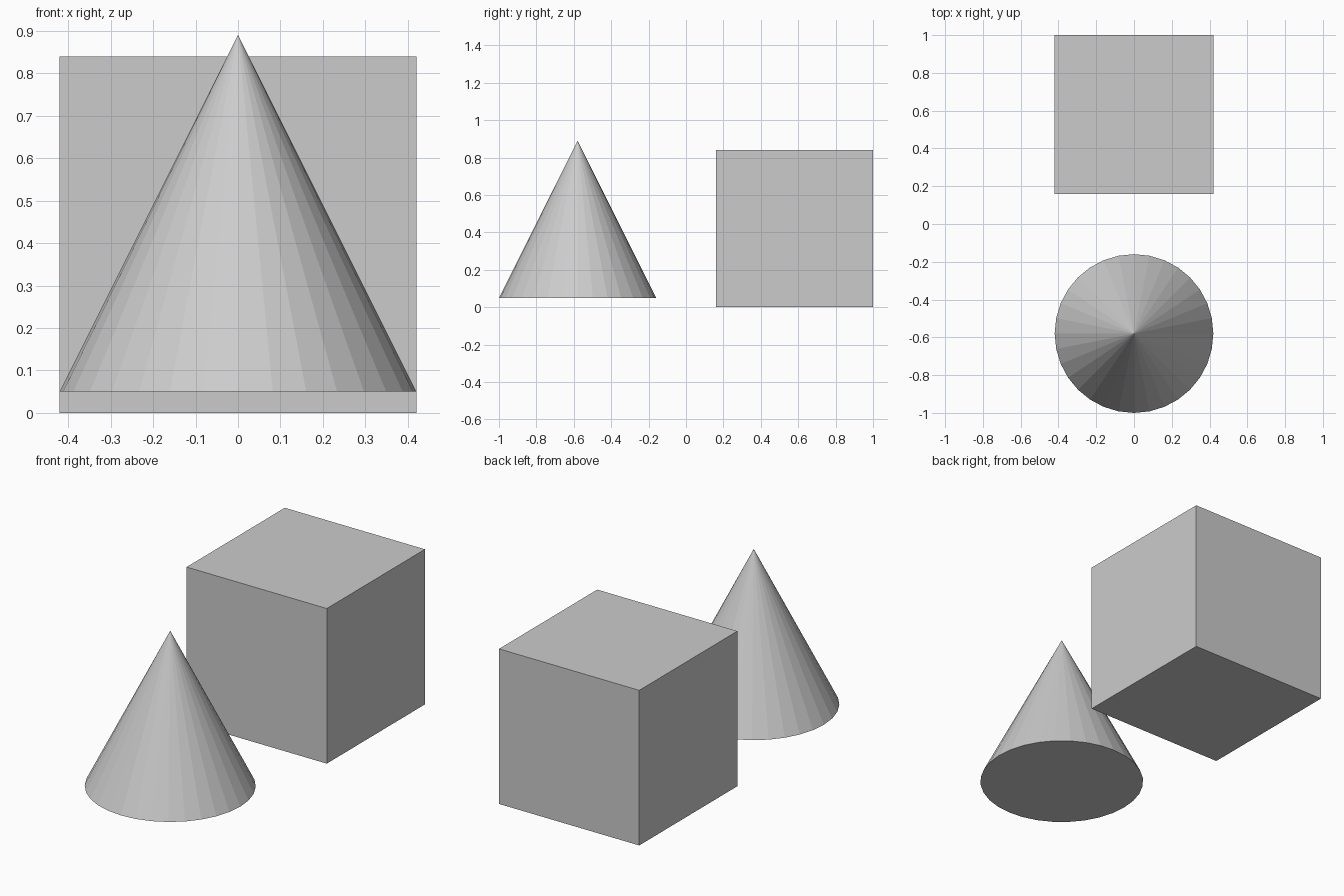
import bpy

if "Cube" in bpy.data.objects:
    bpy.data.objects.remove(bpy.data.objects["Cube"])

SIZE = 0.84

# Cube resting on the ground at the back
bpy.ops.mesh.primitive_cube_add(size=SIZE, location=(0, 0.58, SIZE / 2))
bpy.context.object.name = "cube"

# Flat-shaded 32-sided cone at the front, floating slightly above the ground
bpy.ops.mesh.primitive_cone_add(vertices=32, radius1=SIZE / 2, radius2=0, depth=SIZE,
                                location=(0, -0.58, 0.05 + SIZE / 2))
bpy.context.object.name = "cone"
